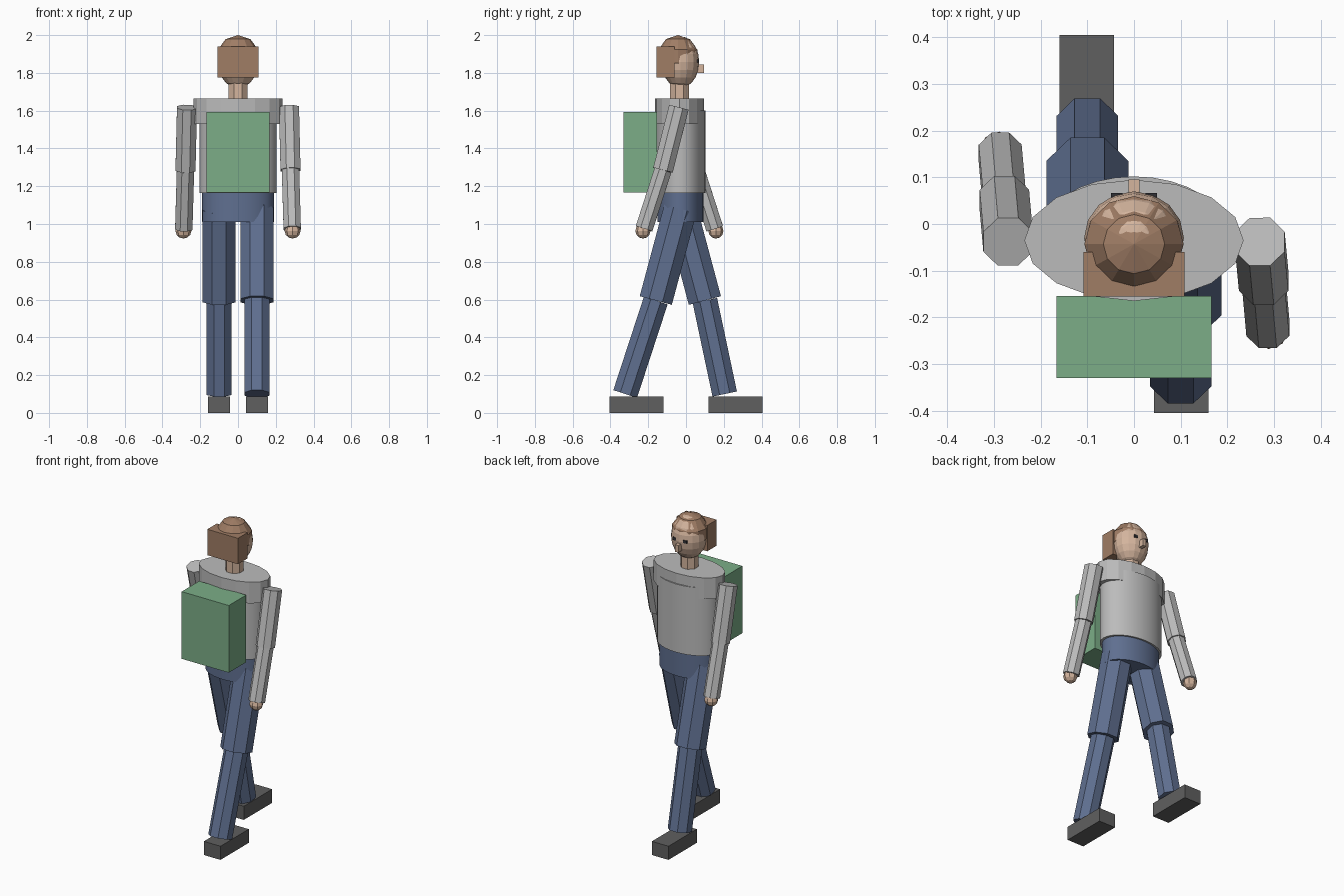
import bpy, bmesh, math
from mathutils import Vector, Matrix

cube = bpy.data.objects.get("Cube")
if cube:
    bpy.data.objects.remove(cube, do_unlink=True)


def material(name, rgb):
    m = bpy.data.materials.new(name)
    m.use_nodes = True
    m.diffuse_color = (*rgb, 1)
    m.node_tree.nodes["Principled BSDF"].inputs["Base Color"].default_value = (*rgb, 1)
    return m


SHIRT = material("shirt grey", (0.50, 0.50, 0.50))
DENIM = material("trouser blue", (0.115, 0.16, 0.28))
SKIN = material("skin", (0.66, 0.46, 0.34))
HAIR = material("hair brown", (0.35, 0.205, 0.13))
SHOE = material("shoe grey", (0.115, 0.115, 0.115))
GREEN = material("pack green", (0.20, 0.42, 0.245))
DARK = material("eye dark", (0.03, 0.03, 0.035))


def finish(name, bm, mat, smooth=False):
    me = bpy.data.meshes.new(name)
    bm.to_mesh(me)
    bm.free()
    me.materials.append(mat)
    ob = bpy.data.objects.new(name, me)
    bpy.context.collection.objects.link(ob)
    if smooth:
        bpy.ops.object.select_all(action='DESELECT')
        ob.select_set(True)
        bpy.context.view_layer.objects.active = ob
        bpy.ops.object.shade_smooth_by_angle(angle=math.radians(35))
    return ob


def box(name, mat, lo, hi):
    lo, hi = Vector(lo), Vector(hi)
    bm = bmesh.new()
    bmesh.ops.create_cube(bm, size=1, matrix=Matrix.Translation((lo + hi) / 2)
                          @ Matrix.Diagonal((*(hi - lo), 1)))
    return finish(name, bm, mat)


def limb(name, mat, a, b, r, sides=8):
    """Flat-sided prism running from a to b, with r measured to the flats."""
    a, b = Vector(a), Vector(b)
    turn = Vector((0, 0, -1)).rotation_difference(b - a).to_matrix().to_4x4()
    bm = bmesh.new()
    R = r / math.cos(math.pi / sides)
    bmesh.ops.create_cone(bm, cap_ends=True, segments=sides, radius1=R, radius2=R,
                          depth=(b - a).length,
                          matrix=Matrix.Translation((a + b) / 2) @ turn
                          @ Matrix.Rotation(math.pi / sides, 4, 'Z'))
    return finish(name, bm, mat)


def drum(name, mat, y, z0, z1, rx, ry, sides, smooth=False):
    """Upright elliptical cylinder."""
    bm = bmesh.new()
    bmesh.ops.create_cone(bm, cap_ends=True, segments=sides, radius1=1, radius2=1, depth=1,
                          matrix=Matrix.Translation((0, y, (z0 + z1) / 2))
                          @ Matrix.Diagonal((rx, ry, z1 - z0, 1)))
    return finish(name, bm, mat, smooth)


def ball(name, mat, centre, radii, segs, rings, smooth=False):
    bm = bmesh.new()
    bmesh.ops.create_uvsphere(bm, u_segments=segs, v_segments=rings, radius=1,
                              matrix=Matrix.Translation(centre) @ Matrix.Diagonal((*radii, 1)))
    return finish(name, bm, mat, smooth)


# Torso and hips
drum("chest", SHIRT, -0.035, 1.53, 1.665, 0.235, 0.13, 16)
drum("torso", SHIRT, -0.03, 1.165, 1.60, 0.205, 0.132, 32, True)
drum("hips", DENIM, -0.03, 1.01, 1.168, 0.19, 0.122, 32, True)

# Neck and head, with the hair shell cutting through the skull as the hairline
limb("neck", SKIN, (0, -0.035, 1.76), (0, -0.035, 1.65), 0.05)
ball("head", SKIN, (0, -0.03, 1.857), (0.107, 0.1, 0.137), 16, 10)
ball("hair", HAIR, (0, -0.043, 1.888), (0.112, 0.108, 0.112), 12, 5)
box("hair_bun", HAIR, (-0.108, -0.155, 1.775), (0.108, -0.06, 1.94))
box("nose", SKIN, (-0.012, 0.05, 1.80), (0.012, 0.095, 1.845))

# Backpack
box("backpack", GREEN, (-0.166, -0.33, 1.166), (0.166, -0.154, 1.594))

# Paired parts: arms and legs swing in opposite directions
for side, s in (("left", 1), ("right", -1)):
    shoulder = (s * 0.27, -0.038, 1.617)
    elbow = (s * 0.278, -0.035 - s * 0.087, 1.285)
    wrist = (s * 0.287, -0.035 - s * 0.187, 0.975)
    limb(side + "_upper_arm", SHIRT, shoulder, elbow, 0.053)
    limb(side + "_forearm", SHIRT, elbow, wrist, 0.046)
    ball(side + "_hand", SKIN, (s * 0.289, -0.035 - s * 0.193, 0.963), (0.042, 0.04, 0.04), 8, 6)

    hip = (s * 0.1, -0.03, 1.08)
    knee = (s * 0.1, -0.16 if s > 0 else 0.1, 0.595)
    ankle = (s * 0.1, -0.322 if s > 0 else 0.205, 0.10)
    limb(side + "_thigh", DENIM, hip, knee, 0.088)
    limb(side + "_shin", DENIM, knee, ankle, 0.066)
    y0, y1 = (-0.405, -0.12) if s > 0 else (0.12, 0.405)
    box(side + "_shoe", SHOE, (s * 0.1015 - 0.0585, y0, 0), (s * 0.1015 + 0.0585, y1, 0.087))

    box(side + "_eye", DARK, (s * 0.037 - 0.012, 0.057, 1.855), (s * 0.037 + 0.012, 0.0665, 1.872))
